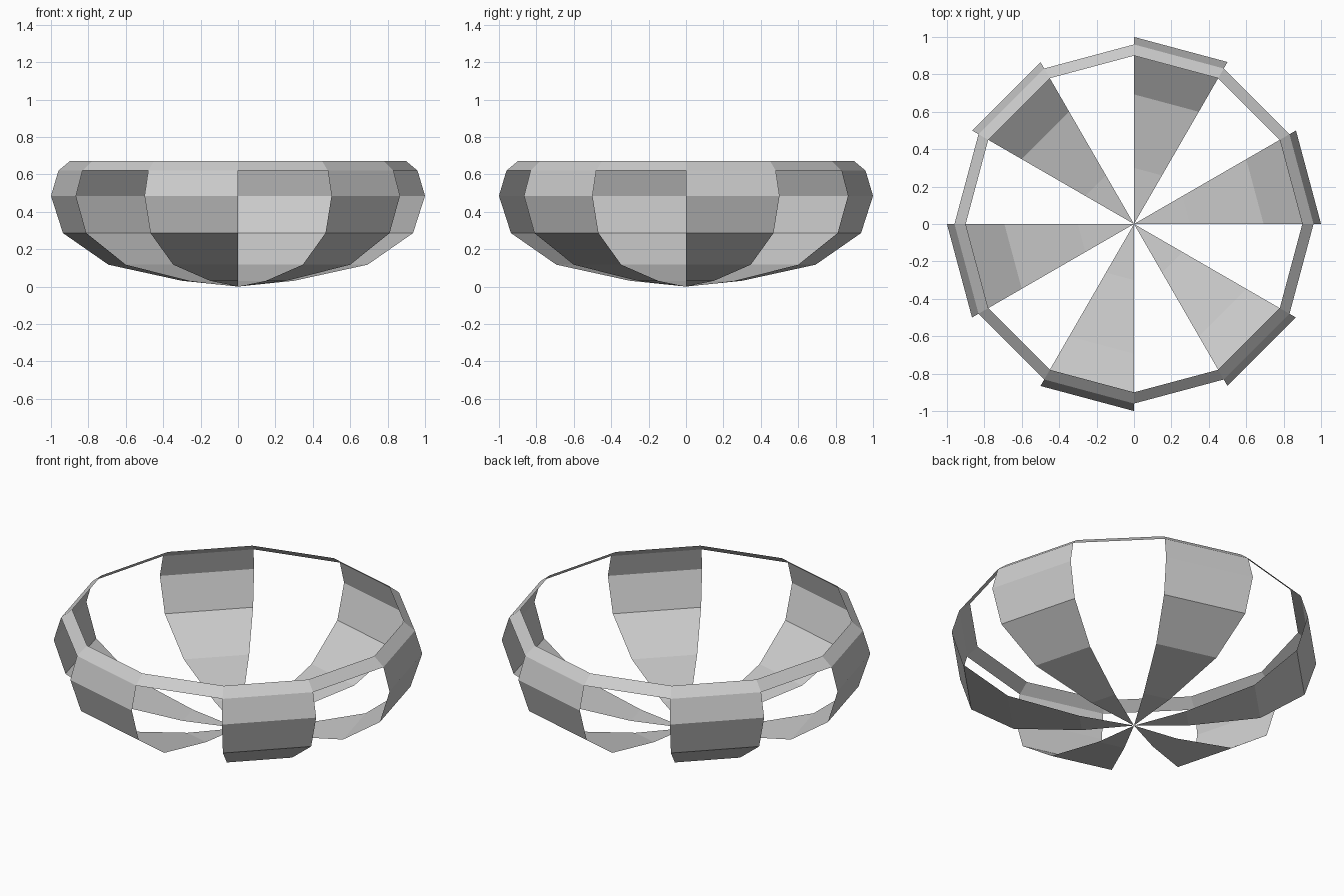
import bpy, bmesh
from math import cos, sin, tau

if "Cube" in bpy.data.objects:
    bpy.data.objects.remove(bpy.data.objects["Cube"])

SIDES = 12
# (radius, height) of the bowl from base to rim
PROFILE = [(0, 0), (0.30, 0.031), (0.693, 0.117), (0.936, 0.286),
           (1.0, 0.485), (0.96, 0.62), (0.90, 0.67)]


def revolve(name, profile, segments):
    """Sweep the profile over the chosen 1/12-turn segments, flat shaded."""
    bm = bmesh.new()

    def ring_point(i, r, z):
        a = tau * i / SIDES
        return bm.verts.new((r * cos(a), r * sin(a), z))

    for i in segments:
        for (r0, z0), (r1, z1) in zip(profile, profile[1:]):
            corners = [ring_point(i, r0, z0)]
            if r0 > 0:
                corners.append(ring_point(i + 1, r0, z0))
            corners += [ring_point(i + 1, r1, z1), ring_point(i, r1, z1)]
            bm.faces.new(corners)
    bmesh.ops.remove_doubles(bm, verts=bm.verts, dist=1e-4)
    for f in bm.faces:
        c = f.calc_center_median()
        c.z -= 0.45
        if f.normal.dot(c) < 0:
            f.normal_flip()
    bm.normal_update()
    for f in bm.faces:
        c = f.calc_center_median()
        c.z -= 0.45
        if f.normal.dot(c) < 0:
            f.normal_flip()
    mesh = bpy.data.meshes.new(name)
    bm.to_mesh(mesh)
    bm.free()
    obj = bpy.data.objects.new(name, mesh)
    bpy.context.collection.objects.link(obj)
    return obj


# Six curved slats with open gaps between them
revolve("bowl_slats", PROFILE[:-1], range(0, SIDES, 2))

# Continuous sloping rim band joining the slats
revolve("rim_band", PROFILE[-2:], range(SIDES))
